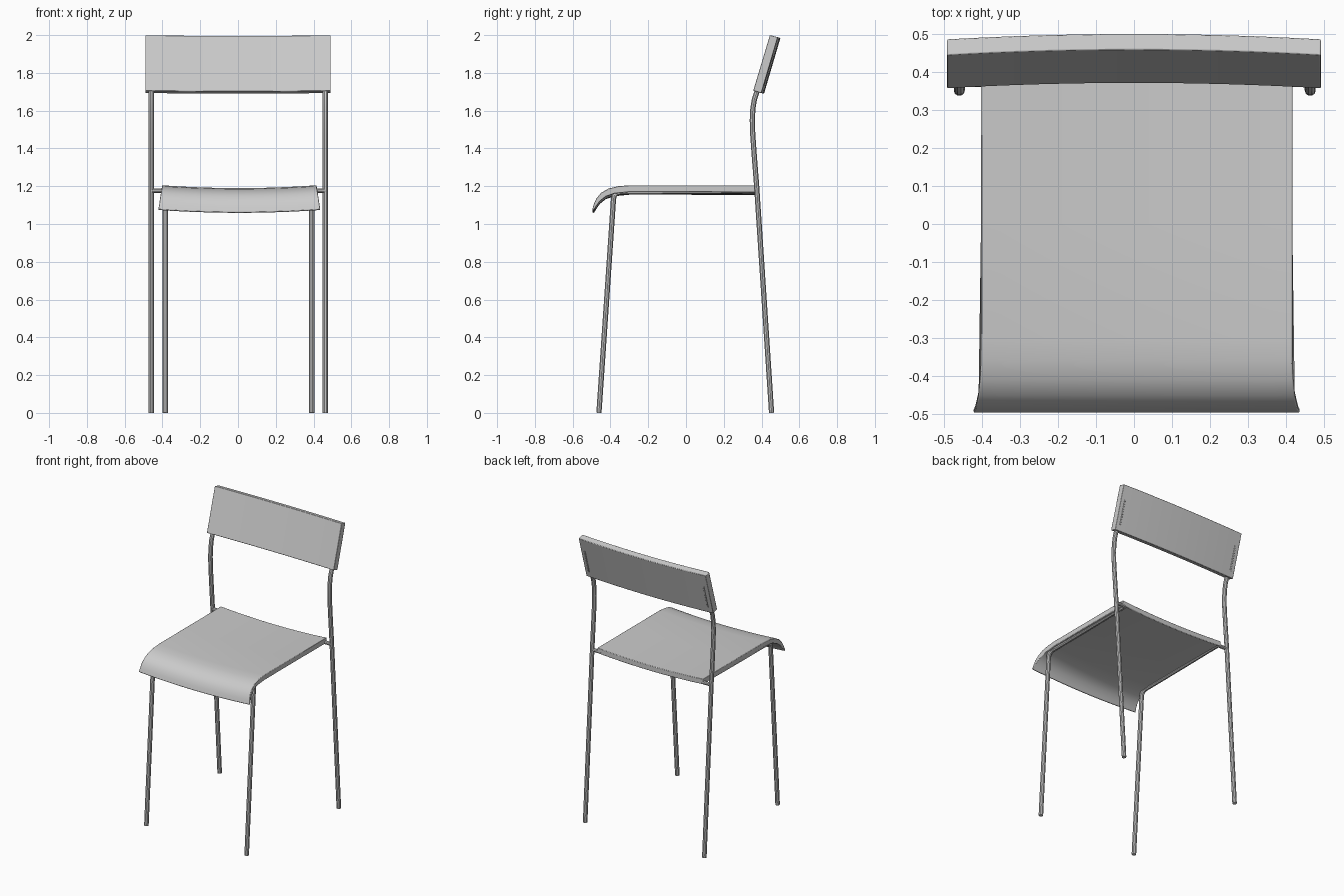
import bpy, bmesh, math

if "Cube" in bpy.data.objects:
    bpy.data.objects.remove(bpy.data.objects["Cube"])


def finish(obj, angle=35):
    bpy.ops.object.select_all(action='DESELECT')
    obj.select_set(True)
    bpy.context.view_layer.objects.active = obj
    if obj.type == 'CURVE':
        bpy.ops.object.convert(target='MESH')
    bpy.ops.object.shade_smooth_by_angle(angle=math.radians(angle))


def sweep_panel(name, outline, cx, dip, bow, bevel, steps=16):
    """Sweep a closed (y, z, half_width) outline across x, sagging by dip and bowing by bow."""
    bm = bmesh.new()
    rings = []
    for i in range(steps + 1):
        t = 2 * i / steps - 1
        k = 1 - t * t
        rings.append([bm.verts.new((cx + t * w, y + bow * k, z - dip * k)) for y, z, w in outline])
    n = len(outline)
    for a, b in zip(rings, rings[1:]):
        for j in range(n):
            bm.faces.new((a[j], a[(j + 1) % n], b[(j + 1) % n], b[j]))
    bm.faces.new(rings[0])
    bm.faces.new(rings[-1])
    bmesh.ops.recalc_face_normals(bm, faces=bm.faces)
    mesh = bpy.data.meshes.new(name)
    bm.to_mesh(mesh)
    bm.free()
    obj = bpy.data.objects.new(name, mesh)
    bpy.context.collection.objects.link(obj)
    mod = obj.modifiers.new("edge_round", 'BEVEL')
    mod.width, mod.segments = bevel, 2
    mod.limit_method, mod.angle_limit = 'ANGLE', math.radians(50)
    finish(obj)


def tube(name, points, radius):
    curve = bpy.data.curves.new(name, 'CURVE')
    curve.dimensions = '3D'
    curve.bevel_depth = radius
    curve.bevel_resolution = 3
    curve.use_fill_caps = True
    spline = curve.splines.new('POLY')
    spline.points.add(len(points) - 1)
    for p, co in zip(spline.points, points):
        p.co = (*co, 1)
    obj = bpy.data.objects.new(name, curve)
    bpy.context.collection.objects.link(obj)
    finish(obj)


# Seat: waterfall front lip, slightly dished and flared at the lip
W = 0.409
seat_outline = [
    (0.385, 1.205, W), (0.0, 1.205, W), (-0.30, 1.205, W), (-0.36, 1.200, W),
    (-0.41, 1.188, W + .002), (-0.45, 1.165, W + .006), (-0.475, 1.135, W + .011),
    (-0.488, 1.105, W + .015), (-0.496, 1.078, W + .020), (-0.487, 1.073, W + .020),
    (-0.475, 1.095, W + .015), (-0.455, 1.122, W + .010), (-0.425, 1.146, W + .004),
    (-0.38, 1.162, W), (-0.30, 1.170, W), (0.0, 1.170, W), (0.385, 1.168, W)]
sweep_panel("seat", seat_outline, 0.007, 0.015, 0, 0.003)

# Backrest: tilted slab bowed towards the rear
back_outline = [(0.356, 1.706, .491), (0.399, 1.693, .491), (0.486, 1.989, .491), (0.444, 2.0, .491)]
sweep_panel("backrest", back_outline, 0, 0.004, 0.014, 0.003)

# Frame: bent rear legs, front legs running under the seat, and connecting stubs
rear_path = [(0.453, 0), (0.374, 1.2), (0.360, 1.38), (0.353, 1.48), (0.351, 1.55),
             (0.354, 1.61), (0.362, 1.66), (0.377, 1.705), (0.402, 1.74), (0.449, 1.90)]
front_path = [(-0.461, 0), (-0.384, 1.13), (-0.380, 1.15), (-0.368, 1.163), (-0.345, 1.170),
              (0.0, 1.172), (0.375, 1.176)]
for side, s in (("left", -1), ("right", 1)):
    rear_x = s * 0.461 + 0.002
    front_x = s * 0.388 + 0.002
    tube(side + "_rear_leg", [(rear_x, y, z) for y, z in rear_path], 0.0145)
    tube(side + "_front_leg", [(front_x, y, z) for y, z in front_path], 0.0145)
    tube(side + "_seat_connector", [(front_x, 0.373, 1.176), (rear_x, 0.373, 1.176)], 0.0125)
